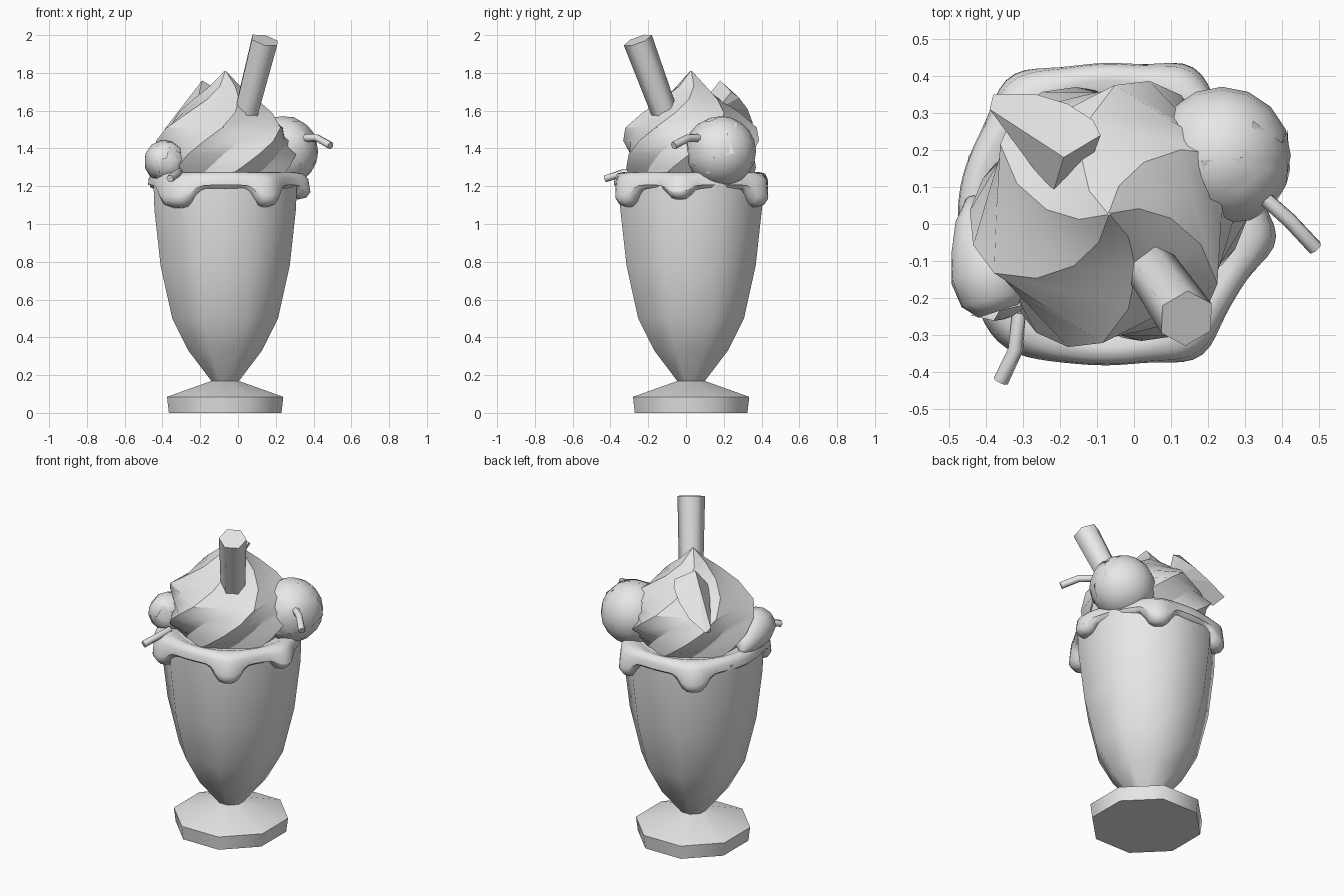
import bpy, bmesh, math
from mathutils import Vector

cube = bpy.data.objects.get("Cube")
if cube:
    bpy.data.objects.remove(cube)

grey = bpy.data.materials.new("plain_grey")
grey.use_nodes = True
grey.diffuse_color = (0.8, 0.8, 0.8, 1)
grey.node_tree.nodes["Principled BSDF"].inputs["Base Color"].default_value = (0.8, 0.8, 0.8, 1)

CX, CY = -0.068, 0.027      # axis of the glass


def finish(name, bm, angle=None):
    """Turn a bmesh into a named object, smooth below the given angle."""
    bmesh.ops.recalc_face_normals(bm, faces=bm.faces)
    mesh = bpy.data.meshes.new(name)
    bm.to_mesh(mesh)
    bm.free()
    mesh.materials.append(grey)
    obj = bpy.data.objects.new(name, mesh)
    bpy.context.collection.objects.link(obj)
    if angle:
        bpy.ops.object.select_all(action='DESELECT')
        bpy.context.view_layer.objects.active = obj
        obj.select_set(True)
        bpy.ops.object.shade_smooth_by_angle(angle=math.radians(angle))
    return obj


def loft(name, rings, angle=None, loop=False):
    """Skin a list of equally sized point rings, capped unless looped."""
    bm = bmesh.new()
    rows = [[bm.verts.new(p) for p in ring] for ring in rings]
    n = len(rows[0])
    for a, b in zip(rows, rows[1:] + (rows[:1] if loop else [])):
        for i in range(n):
            bm.faces.new((a[i], a[(i + 1) % n], b[(i + 1) % n], b[i]))
    if not loop:
        bm.faces.new(rows[0])
        bm.faces.new(rows[-1])
    return finish(name, bm, angle)


def octagon(half_width, z):
    """Ring of eight points with flats facing the axes."""
    r = half_width / math.cos(math.pi / 8)
    return [(CX + r * math.cos(math.pi / 8 + math.tau * i / 8),
             CY + r * math.sin(math.pi / 8 + math.tau * i / 8), z) for i in range(8)]


def tube(name, path, radii, sides=6, angle=65):
    """Tapered tube along a short path."""
    pts = [Vector(p) for p in path]
    rings = []
    for i, p in enumerate(pts):
        d = (pts[min(i + 1, len(pts) - 1)] - pts[max(i - 1, 0)]).normalized()
        q = Vector((0, 0, 1)).rotation_difference(d)
        rings.append([p + q @ Vector((-radii[i] * math.sin(math.tau * k / sides),
                                      radii[i] * math.cos(math.tau * k / sides), 0))
                      for k in range(sides)])
    return loft(name, rings, angle)


# Octagonal foot and tall glass
loft("glass_foot", [octagon(w, z) for w, z in
     ((0.298, 0), (0.308, 0.085), (0.07, 0.17))], 50)
loft("glass_bowl", [octagon(w, z) for w, z in
     ((0.07, 0.165), (0.195, 0.33), (0.28, 0.5), (0.342, 0.78), (0.375, 1.08), (0.38, 1.23))], 50)

# Cream rim: a ring whose outer lip sinks and swells at each drip (x, y, depth, width)
drips = [(0.16, -0.33, 1.09, 0.21), (0.36, -0.04, 1.13, 0.18), (-0.34, -0.30, 1.085, 0.31),
         (-0.32, 0.38, 1.09, 0.22), (0.14, 0.39, 1.09, 0.2)]
rim = []
for i in range(96):
    a = math.tau * i / 96
    low, swell = 1.185, 0.0
    for x, y, depth, width in drips:
        da = a - math.atan2(y - CY, x - CX)
        da = (da + math.pi) % math.tau - math.pi
        low += (depth - 1.185) * math.exp(-(da / width) ** 4)
        swell += 0.052 * math.exp(-(da / width / 1.1) ** 2)
    section = ((0.30, 1.25), (0.36, 1.275), (0.39 + swell * 0.4, 1.268), (0.405 + swell * 0.75, 1.24),
               (0.408 + swell * 0.9, low * 0.55 + 1.23 * 0.45), (0.405 + swell, low + 0.04),
               (0.395 + swell * 0.75, low + 0.01), (0.375 + swell * 0.3, low), (0.35, low + 0.03),
               (0.33, 1.2))
    rim.append([(CX + r * math.cos(a), CY + r * math.sin(a), z) for r, z in section])
loft("cream_rim", rim, 60, loop=True)
loft("cream_surface", [octagon(0.33, z) for z in (1.2, 1.252)])

# Whipped cream: twisted six-lobed cone
swirl = []
profile = [(0.30, 1.24), (0.325, 1.30), (0.345, 1.37), (0.345, 1.44), (0.32, 1.51),
           (0.24, 1.59), (0.155, 1.66), (0.075, 1.73), (0.004, 1.81)]
for k, (r, z) in enumerate(profile):
    ring = []
    for i in range(12):
        a = math.tau * i / 12 + 0.25 * k
        lobe = r * (1.09 if i % 2 else 0.95)
        ring.append((CX + lobe * math.cos(a), CY + lobe * math.sin(a), z))
    swirl.append(ring)
loft("whipped_cream", swirl, 32)

# Hexagonal straw
tube("straw", [(0.0, -0.05, 1.42), (0.142, -0.255, 1.973)], [0.066, 0.079])

# Wedge-shaped wafer leaning on the cream
bm = bmesh.new()
for p in ((-0.39, 0.31, 1.50), (-0.38, 0.35, 1.48), (-0.27, 0.352, 1.54), (-0.18, 0.325, 1.61),
          (-0.11, 0.28, 1.67), (-0.09, 0.24, 1.70), (-0.19, 0.18, 1.76), (-0.22, 0.08, 1.63),
          (-0.12, 0.16, 1.60), (-0.36, 0.27, 1.45)):
    bm.verts.new(p)
bmesh.ops.convex_hull(bm, input=bm.verts)
bmesh.ops.dissolve_limit(bm, angle_limit=0.1, verts=bm.verts, edges=bm.edges)
finish("wafer_wedge", bm)


def leaves_and_stem(name, centre, r, stem):
    """Pointed leaf cap hugging a fruit, with a bent stem."""
    c = Vector(centre)
    q = Vector((0, 0, 1)).rotation_difference((Vector(stem[0]) - c).normalized())
    rings = []
    for tilt, point, scale in ((3, 0, 1.02), (30, 0, 1.03), (50, 22, 1.025), (48, 20, 0.98)):
        ring = []
        for i in range(12):
            t = math.radians(tilt + (point if i % 2 else 0))
            a = math.tau * i / 12
            ring.append(c + q @ Vector((math.sin(t) * math.cos(a), math.sin(t) * math.sin(a),
                                        math.cos(t))) * r * scale)
        rings.append(ring)
    loft(name + "_leaves", rings, 50)
    tube(name + "_stem", stem, [0.021] * 3)


# Large round berry on the right
bm = bmesh.new()
bmesh.ops.create_uvsphere(bm, u_segments=16, v_segments=10, radius=0.186)
bmesh.ops.translate(bm, verts=bm.verts, vec=(0.238, 0.185, 1.385))
finish("large_berry", bm, 60)
leaves_and_stem("large_berry", (0.238, 0.185, 1.385), 0.186,
                [(0.33, 0.09, 1.455), (0.42, 0.01, 1.455), (0.49, -0.065, 1.415)])

# Small berry tapering backwards along the rim
tube("small_berry", [(-0.365, -0.235, 1.34), (-0.375, -0.205, 1.34), (-0.385, -0.14, 1.335),
                     (-0.40, -0.06, 1.315), (-0.425, 0.02, 1.29), (-0.44, 0.07, 1.27)],
     [0.06, 0.095, 0.112, 0.098, 0.06, 0.015], sides=12)
leaves_and_stem("small_berry", (-0.383, -0.15, 1.335), 0.11,
                [(-0.31, -0.24, 1.275), (-0.32, -0.34, 1.268), (-0.36, -0.425, 1.24)])
